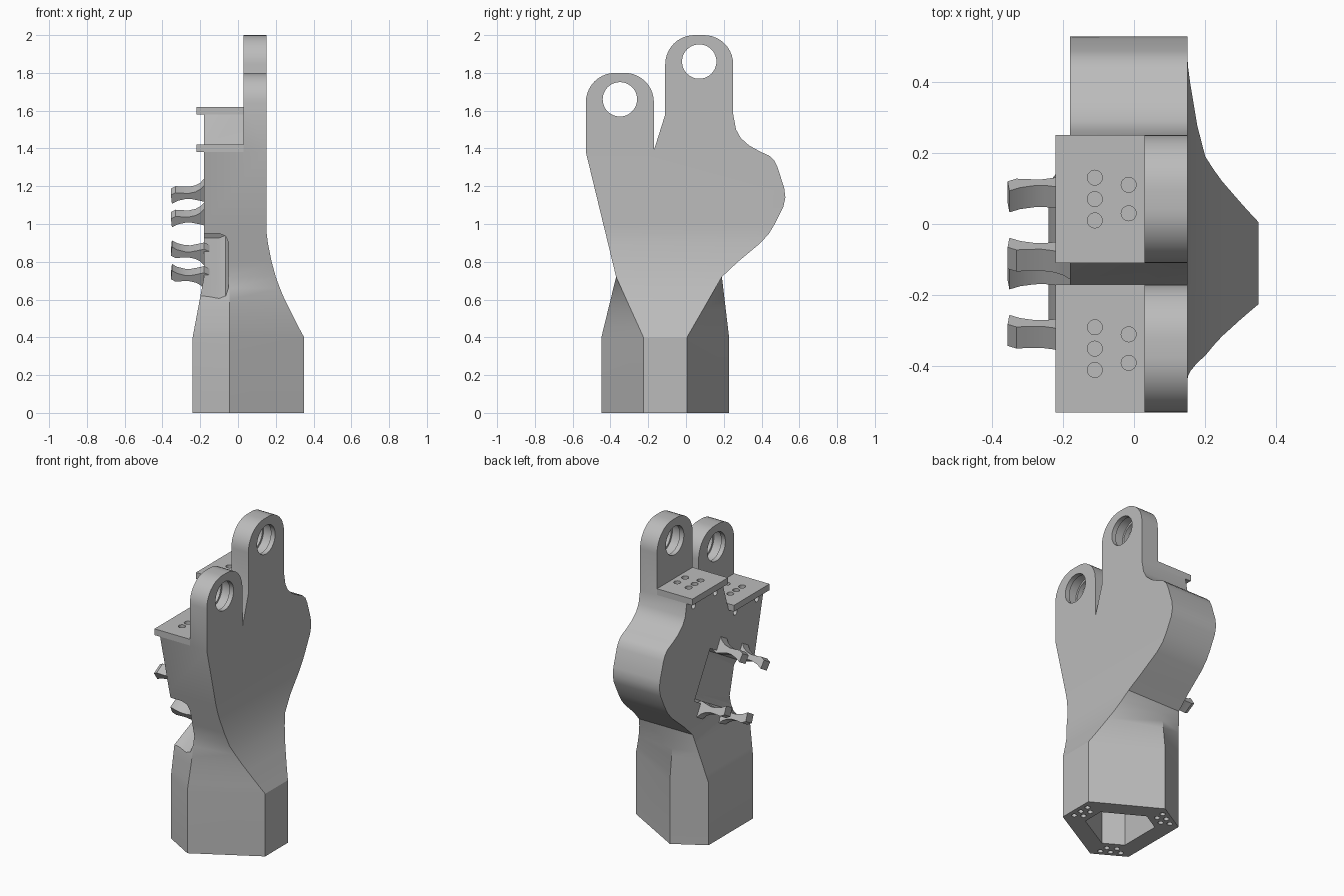
import bpy, bmesh, math
from mathutils import Matrix, Vector

if "Cube" in bpy.data.objects:
    bpy.data.objects.remove(bpy.data.objects["Cube"])

GREY = bpy.data.materials.new("light_grey")
GREY.use_nodes = True
GREY.diffuse_color = (0.5, 0.5, 0.5, 1)
GREY.node_tree.nodes["Principled BSDF"].inputs["Base Color"].default_value = (0.5, 0.5, 0.5, 1)


def finish(name, bm):
    bmesh.ops.recalc_face_normals(bm, faces=bm.faces)
    me = bpy.data.meshes.new(name)
    bm.to_mesh(me)
    bm.free()
    me.materials.append(GREY)
    ob = bpy.data.objects.new(name, me)
    bpy.context.collection.objects.link(ob)
    return ob


def loft(name, rings):
    """Closed solid through rings of equal length."""
    bm = bmesh.new()
    vs = [[bm.verts.new(p) for p in r] for r in rings]
    n = len(vs[0])
    for a, b in zip(vs, vs[1:]):
        for i in range(n):
            j = (i + 1) % n
            bm.faces.new((a[i], a[j], b[j], b[i]))
    bm.faces.new(vs[0])
    bm.faces.new(vs[-1])
    return finish(name, bm)


def prism_x(name, yz, x0, x1):
    return loft(name, [[(x, y, z) for y, z in yz] for x in (x0, x1)])


def box(name, lo, hi):
    return prism_x(name, [(lo[1], lo[2]), (hi[1], lo[2]), (hi[1], hi[2]), (lo[1], hi[2])], lo[0], hi[0])


def rods(name, items, segs=24):
    """Cylinders (centre, axis, radius, length) gathered in one mesh."""
    bm = bmesh.new()
    for c, axis, r, length in items:
        rot = Vector((0, 0, 1)).rotation_difference(Vector(axis)).to_matrix().to_4x4()
        bmesh.ops.create_cone(bm, cap_ends=True, segments=segs, radius1=r, radius2=r,
                              depth=length, matrix=Matrix.Translation(c) @ rot)
    return finish(name, bm)


def combine(target, other, op):
    m = target.modifiers.new("combine", 'BOOLEAN')
    m.operation, m.solver, m.object = op, 'EXACT', other
    bpy.context.view_layer.objects.active = target
    bpy.ops.object.modifier_apply(modifier=m.name)
    bpy.data.objects.remove(other)


# Clipped-triangle base flaring into the flat palm
BASE = [(.35, .005), (-.045, .228), (-.24, .115), (-.24, -.335), (-.045, -.448), (.35, -.225)]
rings = [[(x, y, z) for x, y in BASE] for z in (0, .4)]
FLARE = [(.45, .323), (.5, .297), (.55, .272), (.6, .247), (.66, .222), (.72, .2)]
for z, rx in FLARE:
    t = (z - .4) / .32
    top = [(rx, .19), (-.045, .19), (-.18, .19), (-.18, -.37), (-.045, -.37), (rx, -.37)]
    ring = []
    for i, (b, p) in enumerate(zip(BASE, top)):
        x = rx if i in (0, 5) else b[0] + (p[0] - b[0]) * t
        ring.append((x, b[1] + (p[1] - b[1]) * t, z))
    rings.append(ring)
for z, rx, yb in [(.8, .178, .275), (.9, .158, .395), (.95, .152, .44), (1.0, .15, .47)]:
    yf = -.37 - (z - .72) * .2424
    rings.append([(rx, yb, z), (-.045, yb, z), (-.18, yb, z), (-.18, yf, z), (-.045, yf, z), (rx, yf, z)])
body = loft("hand_body", rings)

# Palm block with its rounded rear bulge and the notch between the lugs
PALM = [(-.438, 1.0), (.47, 1.0), (.515, 1.09), (.526, 1.14), (.52, 1.19), (.485, 1.3), (.468, 1.335),
        (.44, 1.362), (.395, 1.382), (.335, 1.415), (.29, 1.455), (.265, 1.5), (.25, 1.58),
        (-.11, 1.58), (-.17, 1.39), (-.172, 1.38), (-.53, 1.38)]
combine(body, prism_x("palm", PALM, -.18, .15), 'UNION')

# Two rounded finger lugs
LUGS = [(-.35, 1.38, 1.8), (.07, 1.55, 2.0)]
for cy, z0, z1 in LUGS:
    r = .155
    pts = [(cy - .18, z0), (cy + .18, z0)]
    for side, start in ((1, 0), (-1, 90)):
        for k in range(11):
            a = math.radians(start + 9 * k)
            pts.append((cy + side * (.18 - r) + r * math.cos(a), z1 - r + r * math.sin(a)))
    combine(body, prism_x("lug", pts, .03, .15), 'UNION')

# Tilted channel open to the front: A runs along it, N across it
A, N = Vector((0, -.866, -.5)), Vector((0, -.5, .866))
C = Vector((0, -.003, 1.01))


def tilted(x, s, t):
    return C + A * s + N * t + Vector((x, 0, 0))


section = [(-.5, -.16), (-.1, -.16), (-.065, -.145), (-.05, -.11),
           (-.05, .11), (-.065, .145), (-.1, .16), (-.5, .16)]
combine(body, loft("channel", [[tilted(x, s, t) for x, t in section] for s in (-.11, .9)]), 'DIFFERENCE')

# Hollow base
CORE = Vector((.02, -.11, 0))
hollow = [[(CORE.x + (x - CORE.x) * .6, CORE.y + (y - CORE.y) * .6, z) for x, y in BASE] for z in (-.1, .42)]
combine(body, loft("hollow", hollow), 'DIFFERENCE')

# Lug bores with an inner groove
bores = [(-.35, 1.66), (.07, 1.86)]
combine(body, rods("bores", [((.09, y, z), (1, 0, 0), .091, .3) for y, z in bores], 48), 'DIFFERENCE')
combine(body, rods("grooves", [((.09, y, z), (1, 0, 0), .104, .06) for y, z in bores], 48), 'DIFFERENCE')

# Screw holes: block sides, channel end, base corners
holes = []
for cy, z in ((-.35, 1.34), (.07, 1.54)):
    holes += [((-.18, cy + d, z), (1, 0, 0), .019, .2) for d in (-.11, .11)]
holes += [(tilted(-.12, -.11, t), A, .018, .12) for t in (-.06, .06)]
for k in range(3):
    rot = Matrix.Rotation(k * math.tau / 3, 3, 'Z')
    for r, d in [(.29, -.06), (.29, 0), (.29, .06), (.245, -.03), (.245, .03)]:
        holes.append((CORE + rot @ Vector((r, d, 0)), (0, 0, 1), .016, .1))
combine(body, rods("screw_holes", holes), 'DIFFERENCE')

# Mounting plates with five holes each
parts = [body]
for name, cy, z in (("front_plate", -.35, 1.38), ("rear_plate", .07, 1.58)):
    plate = box(name, (-.22, cy - .18, z), (.03, cy + .18, z + .04))
    spots = [(-.11, -.06), (-.11, 0), (-.11, .06), (-.015, -.04), (-.015, .04)]
    for target in (plate, body):
        drill = rods("drill", [((x, cy + d, z), (0, 0, 1), .021, .2) for x, d in spots])
        combine(target, drill, 'DIFFERENCE')
    parts.append(plate)

# Snap-clip arms: curved fingers on both sides of the channel
ARM = [(-.15, .16), (-.18, .145), (-.21, .153), (-.25, .162), (-.28, .161), (-.32, .15), (-.35, .132),
       (-.355, .185), (-.33, .2), (-.3, .197), (-.26, .196), (-.225, .205), (-.2, .22), (-.175, .25), (-.15, .25)]
for label, s in (("rear", 0), ("front", .25)):
    for end, side in (("upper", 1), ("lower", -1)):
        parts.append(loft(f"{label}_{end}_clip_arm",
                          [[tilted(x, s + d, side * t) for x, t in ARM] for d in (-.035, .035)]))

# Soft shading with crisp edges
bpy.ops.object.select_all(action='DESELECT')
for ob in parts:
    ob.select_set(True)
bpy.context.view_layer.objects.active = body
bpy.ops.object.shade_smooth_by_angle(angle=math.radians(28))
